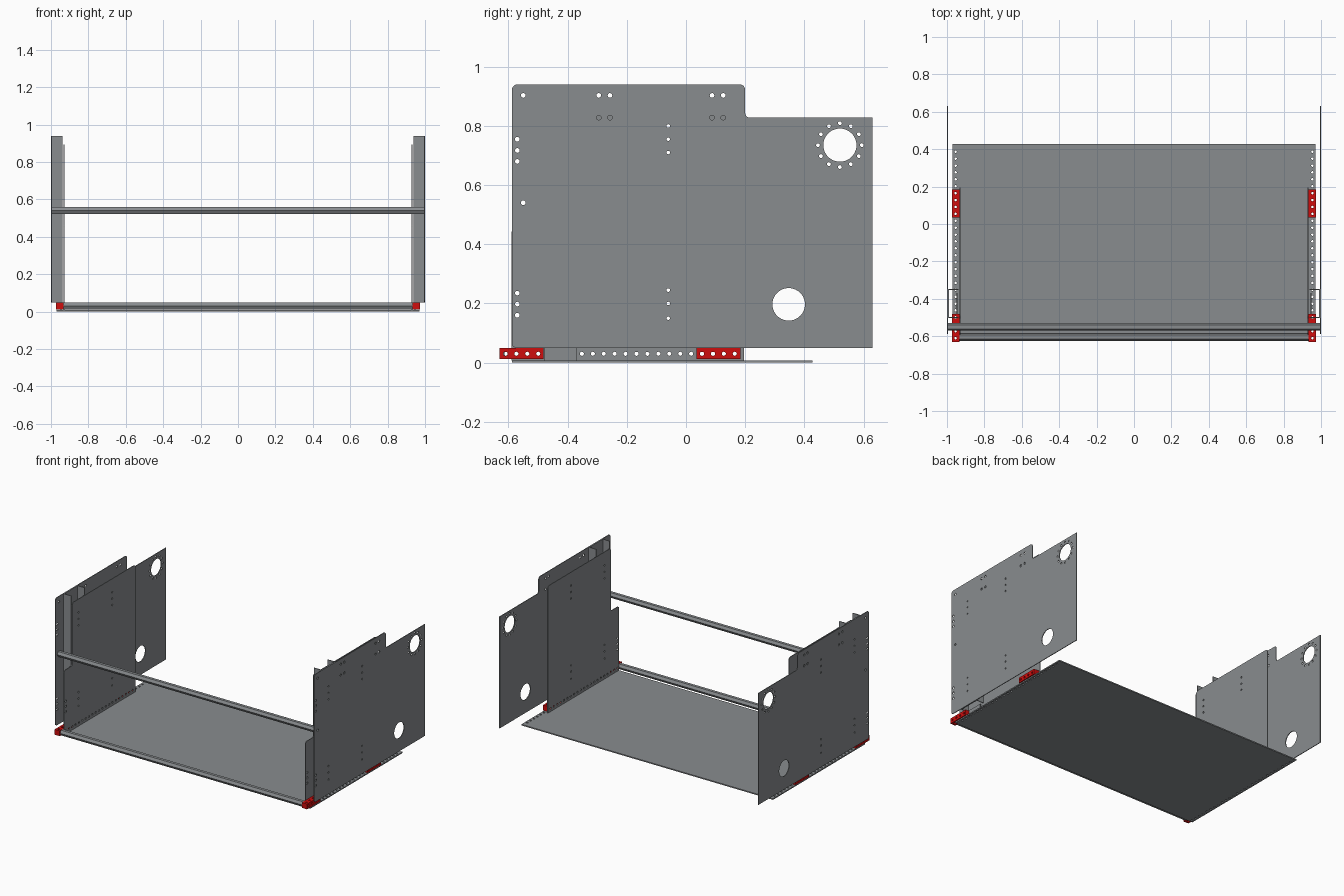
import bpy, bmesh, math
from mathutils import Matrix, Vector

if "Cube" in bpy.data.objects:
    bpy.data.objects.remove(bpy.data.objects["Cube"])


def material(name, rgb):
    m = bpy.data.materials.new(name)
    m.diffuse_color = (*rgb, 1)
    m.use_nodes = True
    m.node_tree.nodes["Principled BSDF"].inputs["Base Color"].default_value = m.diffuse_color
    return m


STEEL = material("grey steel", (0.25, 0.265, 0.275))
RED = material("red", (0.62, 0.004, 0.004))

# local sheet axes (x, y, z) become world (y, z, x)
SIDE = Matrix(((0, 0, 1, 0), (1, 0, 0, 0), (0, 1, 0, 0), (0, 0, 0, 1)))
FLAT = Matrix.Identity(4)


def circle(cx, cy, r, n=12, turn=0.0):
    return [(cx + r * math.cos(turn + math.tau * i / n),
             cy + r * math.sin(turn + math.tau * i / n)) for i in range(n)]


def rounded(corners, steps=5):
    """Outline from (x, y, radius) square corners."""
    pts = []
    for i, (x, y, r) in enumerate(corners):
        p = Vector((x, y))
        if r == 0:
            pts.append((x, y))
            continue
        u = (Vector(corners[i - 1][:2]) - p).normalized()
        v = (Vector(corners[(i + 1) % len(corners)][:2]) - p).normalized()
        c = p + r * (u + v)
        for k in range(steps + 1):
            a = math.pi / 2 * k / steps
            pts.append(tuple(c - r * (v * math.cos(a) + u * math.sin(a))))
    return pts


def rect(x0, x1, y0, y1):
    return [(x0, y0), (x1, y0), (x1, y1), (x0, y1)]


def sheet(name, loops, lo, hi, axes, mat, mirror=True):
    """Filled outline with holes, extruded from lo to hi."""
    cu = bpy.data.curves.new(name, 'CURVE')
    cu.dimensions = '2D'
    cu.fill_mode = 'BOTH'
    cu.extrude = (hi - lo) / 2
    for pts in loops:
        s = cu.splines.new('POLY')
        s.points.add(len(pts) - 1)
        for sp, (x, y) in zip(s.points, pts):
            sp.co = (x, y, 0, 1)
        s.use_cyclic_u = True
    tmp = bpy.data.objects.new(name + "_curve", cu)
    bpy.context.scene.collection.objects.link(tmp)
    bpy.context.view_layer.update()
    dg = bpy.context.evaluated_depsgraph_get()
    me = bpy.data.meshes.new_from_object(tmp.evaluated_get(dg))
    bpy.data.objects.remove(tmp)
    bm = bmesh.new()
    bm.from_mesh(me)
    bmesh.ops.remove_doubles(bm, verts=bm.verts, dist=1e-5)
    bm.transform(axes @ Matrix.Translation((0, 0, (lo + hi) / 2)))
    bmesh.ops.recalc_face_normals(bm, faces=bm.faces)
    bm.to_mesh(me)
    bm.free()
    me.name = name
    me.materials.clear()
    me.materials.append(mat)
    for p in me.polygons:
        p.material_index = 0
        p.use_smooth = False
    ob = bpy.data.objects.new(name, me)
    bpy.context.scene.collection.objects.link(ob)
    if mirror:
        m = ob.modifiers.new("both sides", 'MIRROR')
        m.use_axis[0] = True
        m.use_mirror_merge = False
    return ob


PITCH = 0.0369
ROW = [-0.61 + PITCH * i for i in range(22)]       # hole row along the base
MOUNT = [(y, z) for y in (-0.43, -0.06) for z in (0.8, 0.755, 0.71, 0.245, 0.2, 0.15)]
EDGE_LOW = [(-0.57, z) for z in (0.235, 0.198, 0.16)]

# Outer side plates
dots = [(-0.55, 0.903), (-0.55, 0.54)] + EDGE_LOW
dots += [(-0.57, z) for z in (0.755, 0.717, 0.68)]
dots += [(y, z) for y in (-0.295, -0.257, 0.088, 0.126) for z in (0.903, 0.828)]
outer = [rounded([(-0.588, 0.05, 0.015), (0.63, 0.05, 0), (0.63, 0.828, 0),
                  (0.2, 0.828, 0.016), (0.2, 0.94, 0.018), (-0.588, 0.94, 0.018)])]
outer += [circle(y, z, 0.008) for y, z in dots]
outer += [circle(y, z, 0.006) for y, z in MOUNT]
outer += [circle(0.347, 0.197, 0.055, 40), circle(0.52, 0.735, 0.056, 40)]
outer += [circle(y, z, 0.0065) for y, z in circle(0.52, 0.735, 0.074, 12)]
sheet("outer_side_plate", outer, 0.995, 1.0, SIDE, STEEL)

# Inner side plates, notched at the front for the upper bar
inner = [rounded([(-0.59, 0.008, 0), (0.196, 0.008, 0), (0.196, 0.893, 0.018),
                  (-0.5, 0.893, 0.018), (-0.5, 0.455, 0.01), (-0.59, 0.455, 0.018)])]
inner += [circle(y, z, 0.006) for y, z in MOUNT]
inner += [circle(y, z, 0.008) for y, z in EDGE_LOW]
inner += [circle(y, 0.03, 0.007) for y in ROW[1:]]
sheet("inner_side_plate", inner, 0.928, 0.933, SIDE, STEEL)

# Upright channels between the plates
t = 0.005
sheet("upright_channel", [[(0.938, -0.502), (0.995, -0.502), (0.995, -0.348), (0.938, -0.348),
                           (0.938, -0.348 - t), (0.995 - t, -0.348 - t),
                           (0.995 - t, -0.502 + t), (0.938, -0.502 + t)]],
      0.05, 0.94, FLAT, STEEL)

# Small base angle behind the front blocks
sheet("base_angle", [rect(-0.48, -0.37, 0.008, 0.05)], 0.943, 0.948, SIDE, STEEL)

# Floor plate with a row of holes along each side
floor = [rect(-0.97, 0.97, -0.588, 0.428)]
floor += [circle(s * 0.954, -0.573 + PITCH * i, 0.007) for s in (-1, 1) for i in range(27)]
sheet("floor_plate", floor, 0.0, 0.008, FLAT, STEEL, mirror=False)

# Hexagonal hollow cross bars
for name, y, z, half in (("upper_cross_bar", -0.55, 0.541, 0.995),
                         ("lower_cross_bar", -0.605, 0.03, 0.936)):
    sheet(name, [circle(y, z, 0.0205, 6), circle(y, z, 0.009)],
          -half, half, SIDE, STEEL, mirror=False)

# Red joining blocks, drilled sideways and then vertically
for name, y0, first in (("front_block", -0.63, 0), ("rear_block", 0.036, 18)):
    ys = ROW[first:first + 4]
    block = sheet(name, [rect(y0, y0 + 0.149, 0.012, 0.049)]
                  + [circle(y, 0.03, 0.007) for y in ys], 0.934, 0.973, SIDE, RED)
    bm = bmesh.new()
    for y in ys:
        bmesh.ops.create_cone(bm, cap_ends=True, segments=12, radius1=0.0068, radius2=0.0068,
                              depth=0.2, matrix=Matrix.Translation((0.954, y, 0.03)))
    me = bpy.data.meshes.new(name + "_drill")
    bm.to_mesh(me)
    bm.free()
    me.materials.append(RED)
    drill = bpy.data.objects.new(name + "_drill", me)
    bpy.context.scene.collection.objects.link(drill)
    drill.hide_render = True
    drill.hide_set(True)
    cut = block.modifiers.new("vertical holes", 'BOOLEAN')
    cut.operation = 'DIFFERENCE'
    cut.solver = 'EXACT'
    cut.object = drill
    block.modifiers.move(1, 0)
